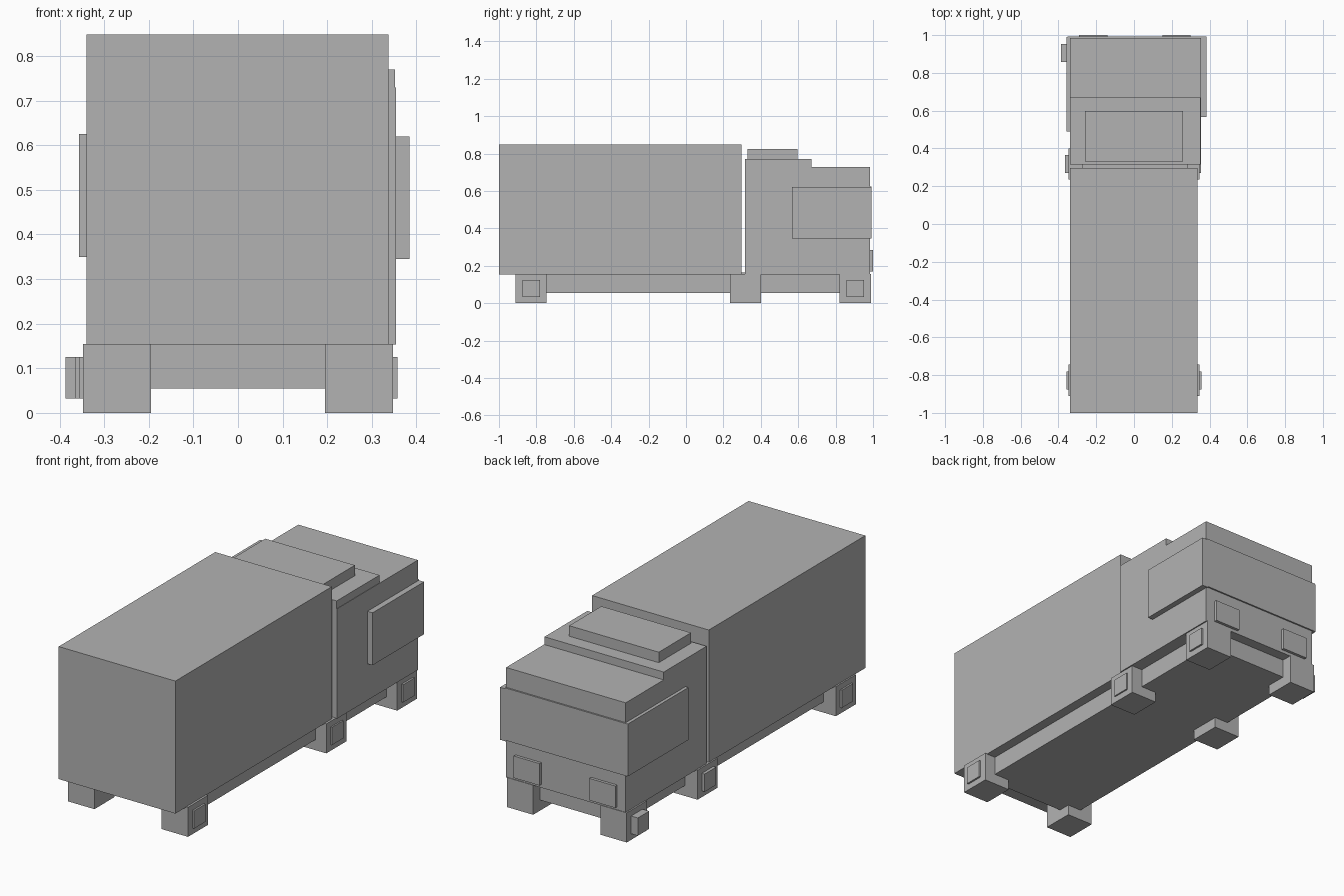
import bpy
import bmesh
from mathutils import Matrix, Vector

cube = bpy.data.objects.get("Cube")
if cube:
    bpy.data.objects.remove(cube, do_unlink=True)

grey = bpy.data.materials.new("plain_grey")
grey.use_nodes = True
grey.diffuse_color = (0.45, 0.45, 0.45, 1)
grey.node_tree.nodes["Principled BSDF"].inputs["Base Color"].default_value = grey.diffuse_color


def box(name, x, y, z):
    """Axis-aligned box from its (min, max) range along each axis."""
    low, high = (Vector(corner) for corner in zip(x, y, z))
    bm = bmesh.new()
    place = Matrix.Translation((low + high) / 2) @ Matrix.Diagonal((*(high - low), 1))
    bmesh.ops.create_cube(bm, size=1, matrix=place)
    mesh = bpy.data.meshes.new(name)
    bm.to_mesh(mesh)
    bm.free()
    mesh.materials.append(grey)
    obj = bpy.data.objects.new(name, mesh)
    bpy.context.collection.objects.link(obj)
    return obj


# Cargo body and the chassis beneath it
box("cargo_box", (-0.34, 0.337), (-1, 0.297), (0.153, 0.848))
box("chassis", (-0.275, 0.285), (-0.81, 0.93), (0.055, 0.165))

# Cab with stepped roof
box("cab_body", (-0.34, 0.354), (0.315, 0.985), (0.153, 0.729))
box("cab_raised_roof", (-0.34, 0.352), (0.315, 0.67), (0.7, 0.77))
box("roof_fairing", (-0.26, 0.26), (0.33, 0.597), (0.76, 0.825))

# Windows and headlights
box("windshield", (-0.352, 0.354), (0.98, 0.993), (0.35, 0.625))
box("side_window_a", (0.35, 0.384), (0.567, 0.993), (0.345, 0.62))
box("side_window_b", (-0.357, -0.335), (0.49, 0.99), (0.35, 0.625))
box("headlight_a", (0.15, 0.3), (0.98, 1), (0.17, 0.285))
box("headlight_b", (-0.29, -0.14), (0.98, 1), (0.17, 0.285))

# Square wheels with hub plates: centre along the body, hub reach on each side
axles = {
    "rear": (-0.828, 0.358, 0.357),
    "middle": (0.318, 0.356, 0.364),
    "front": (0.905, 0.358, 0.387),
}
for axle, (centre, reach_a, reach_b) in axles.items():
    for side, sign, reach in (("a", 1, reach_a), ("b", -1, reach_b)):
        width = sorted((sign * 0.195, sign * 0.348))
        box(f"{axle}_wheel_{side}", width, (centre - 0.083, centre + 0.083), (0, 0.155))
        width = sorted((sign * 0.34, sign * reach))
        box(f"{axle}_hub_{side}", width, (centre - 0.047, centre + 0.047), (0.032, 0.125))
